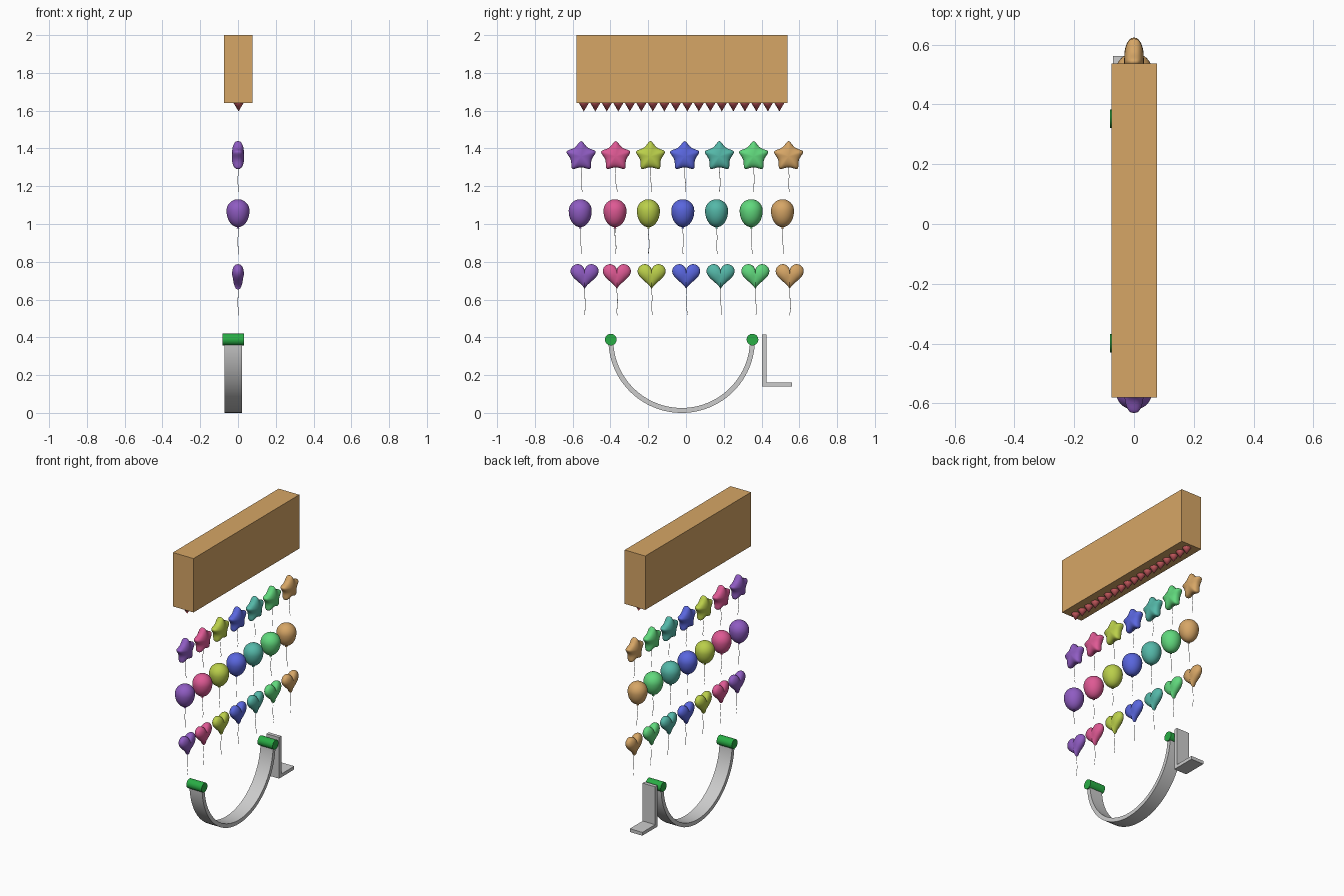
import bpy, bmesh, math
from mathutils import Matrix, Vector

if "Cube" in bpy.data.objects:
    bpy.data.objects.remove(bpy.data.objects["Cube"])


def material(name, rgb):
    m = bpy.data.materials.new(name)
    lin = [c / 12.92 if c <= 0.04045 else ((c + 0.055) / 1.055) ** 2.4 for c in rgb]
    m.diffuse_color = (*lin, 1)
    m.use_nodes = True
    m.node_tree.nodes["Principled BSDF"].inputs["Base Color"].default_value = m.diffuse_color
    return m


TAN = material("tan", (0.84, 0.65, 0.40))
GREY = material("light grey", (0.80, 0.80, 0.80))
GRIP = material("dark green", (0.16, 0.68, 0.27))
RED = material("red", (0.86, 0.39, 0.41))
ROW = [material("purple", (0.56, 0.36, 0.76)), material("pink", (0.87, 0.35, 0.58)),
       material("lime", (0.73, 0.81, 0.29)), material("blue", (0.35, 0.40, 0.87)),
       material("teal", (0.33, 0.72, 0.66)), material("green", (0.38, 0.85, 0.49)), TAN]


def finish(bm, name, mat, smooth=True):
    bmesh.ops.recalc_face_normals(bm, faces=bm.faces)
    me = bpy.data.meshes.new(name)
    bm.to_mesh(me)
    bm.free()
    me.materials.append(mat)
    ob = bpy.data.objects.new(name, me)
    bpy.context.collection.objects.link(ob)
    if smooth:
        bpy.ops.object.select_all(action='DESELECT')
        ob.select_set(True)
        bpy.context.view_layer.objects.active = ob
        bpy.ops.object.shade_smooth_by_angle(angle=math.radians(40))
    return ob


def prism(name, outline, x0, x1, mat, smooth=False):
    """Extrude a (y, z) outline along x."""
    bm = bmesh.new()
    a = [bm.verts.new((x0, y, z)) for y, z in outline]
    b = [bm.verts.new((x1, y, z)) for y, z in outline]
    bm.faces.new(a)
    bm.faces.new(b)
    n = len(outline)
    for i in range(n):
        j = (i + 1) % n
        bm.faces.new((a[i], a[j], b[j], b[i]))
    return finish(bm, name, mat, smooth)


def puff(name, outline, centre, half, power, crease, mat):
    """Inflated foil shape from a (y, z) outline around its centre."""
    bm = bmesh.new()
    cy, cz = centre
    n, steps = len(outline), 16
    rings = []
    for k in range(1, steps):
        t = math.pi * k / steps
        s, c = math.sin(t), math.cos(t)
        h = math.copysign(half * abs(c) ** power, c)
        rings.append([bm.verts.new((h * (1 - crease + crease * min(1, abs(y * s) / 0.03)),
                                    cy + y * s, cz + z * s)) for y, z in outline])
    for a, b in zip(rings, rings[1:]):
        for i in range(n):
            j = (i + 1) % n
            bm.faces.new((a[i], a[j], b[j], b[i]))
    for ring, sx in ((rings[0], 1), (rings[-1], -1)):
        pole = bm.verts.new((sx * half * (1 - crease), cy, cz))
        for i in range(n):
            bm.faces.new((ring[i], ring[(i + 1) % n], pole))
    return finish(bm, name, mat)


def string(name, y, z_top, length, phase):
    cu = bpy.data.curves.new(name, 'CURVE')
    cu.dimensions = '3D'
    cu.bevel_depth = 0.0014
    cu.bevel_resolution = 0
    sp = cu.splines.new('POLY')
    sp.points.add(12)
    for i, p in enumerate(sp.points):
        t = i / 12
        p.co = (0.002 * math.sin(9 * t), y + 0.004 * t * math.sin(7 * t + phase) + 0.004 * t,
                z_top - length * t, 1)
    cu.materials.append(GREY)
    bpy.context.collection.objects.link(bpy.data.objects.new(name, cu))


def star_outline():
    pts = []
    corner = [(0.089 if k % 2 == 0 else 0.055, math.pi * k / 5) for k in range(10)]
    corner = [Vector((r * math.sin(a), r * math.cos(a))) for r, a in corner]
    for k in range(10):
        for i in range(6):
            pts.append(corner[k].lerp(corner[(k + 1) % 10], i / 6))
    for _ in range(3):   # round the tips
        pts = [(pts[i - 1] + pts[i] + pts[(i + 1) % 60]) / 3 for i in range(60)]
    return [tuple(p) for p in pts]


def heart_outline():
    out = []
    for i in range(60):
        t = 2 * math.pi * i / 60
        z = 13 * math.cos(t) - 5 * math.cos(2 * t) - 2 * math.cos(3 * t) - math.cos(4 * t)
        out.append((0.00465 * 16 * math.sin(t) ** 3, 0.00465 * z))
    return out


def balloon(name, y, mat):
    """Egg-shaped lathe with a small knot below."""
    bm = bmesh.new()
    bmesh.ops.create_uvsphere(bm, u_segments=32, v_segments=20, radius=0.061)
    for v in bm.verts:
        if v.co.z < 0:
            v.co.z *= 1.42
        v.co += Vector((0, y, 1.07))
    bmesh.ops.create_cone(bm, cap_ends=True, segments=12, radius1=0.008, radius2=0.003,
                          depth=0.012, matrix=Matrix.Translation((0, y, 0.981)))
    return finish(bm, name, mat)


# Top beam
prism("beam", [(-0.58, 1.64), (0.537, 1.64), (0.537, 2.0), (-0.58, 2.0)], -0.075, 0.077, TAN)

# Row of spikes under the beam
for i in range(18):
    bm = bmesh.new()
    bmesh.ops.create_cone(bm, cap_ends=True, segments=16, radius1=0, radius2=0.026, depth=0.044,
                          matrix=Matrix.Translation((0.003, -0.541 + 0.0609 * i, 1.618)))
    finish(bm, f"spike_{i + 1}", RED)

# Three rows of balloons with strings
star, heart = star_outline(), heart_outline()
STAR_Y = (-0.555, -0.372, -0.188, -0.007, 0.177, 0.358, 0.543)
ROUND_Y = (-0.560, -0.376, -0.199, -0.017, 0.162, 0.345, 0.511)
HEART_Y = (-0.537, -0.366, -0.182, 0.001, 0.183, 0.367, 0.549)
for i, mat in enumerate(ROW):
    puff(f"star_balloon_{i + 1}", star, (STAR_Y[i], 1.358), 0.033, 0.75, 0.0, mat)
    string(f"star_string_{i + 1}", STAR_Y[i], 1.30, 0.13, i)
    balloon(f"round_balloon_{i + 1}", ROUND_Y[i], mat)
    string(f"round_string_{i + 1}", ROUND_Y[i], 0.98, 0.14, i + 2)
    puff(f"heart_balloon_{i + 1}", heart, (HEART_Y[i], 0.732), 0.034, 0.9, 0.2, mat)
    string(f"heart_string_{i + 1}", HEART_Y[i], 0.66, 0.143, i + 4)

# Half-ring cradle
CY, CZ, N = -0.023, 0.388, 48
arc = [math.pi + math.pi * i / N for i in range(N + 1)]
ring = [(CY + 0.388 * math.cos(a), CZ + 0.388 * math.sin(a)) for a in arc]
ring += [(CY + 0.362 * math.cos(a), CZ + 0.362 * math.sin(a)) for a in reversed(arc)]
prism("half_ring", ring, -0.071, 0.022, GREY, True)

# Grips on the ring ends
for side, name in ((-1, "left_grip"), (1, "right_grip")):
    circle = [(CY + side * 0.375 + 0.031 * math.cos(2 * math.pi * i / 24),
               CZ + 0.031 * math.sin(2 * math.pi * i / 24)) for i in range(24)]
    prism(name, circle, -0.081, 0.031, GRIP, True)

# L-shaped bracket
prism("bracket", [(0.402, 0.14), (0.562, 0.14), (0.562, 0.162), (0.427, 0.162),
                  (0.427, 0.415), (0.402, 0.415)], -0.071, 0.022, GREY)
